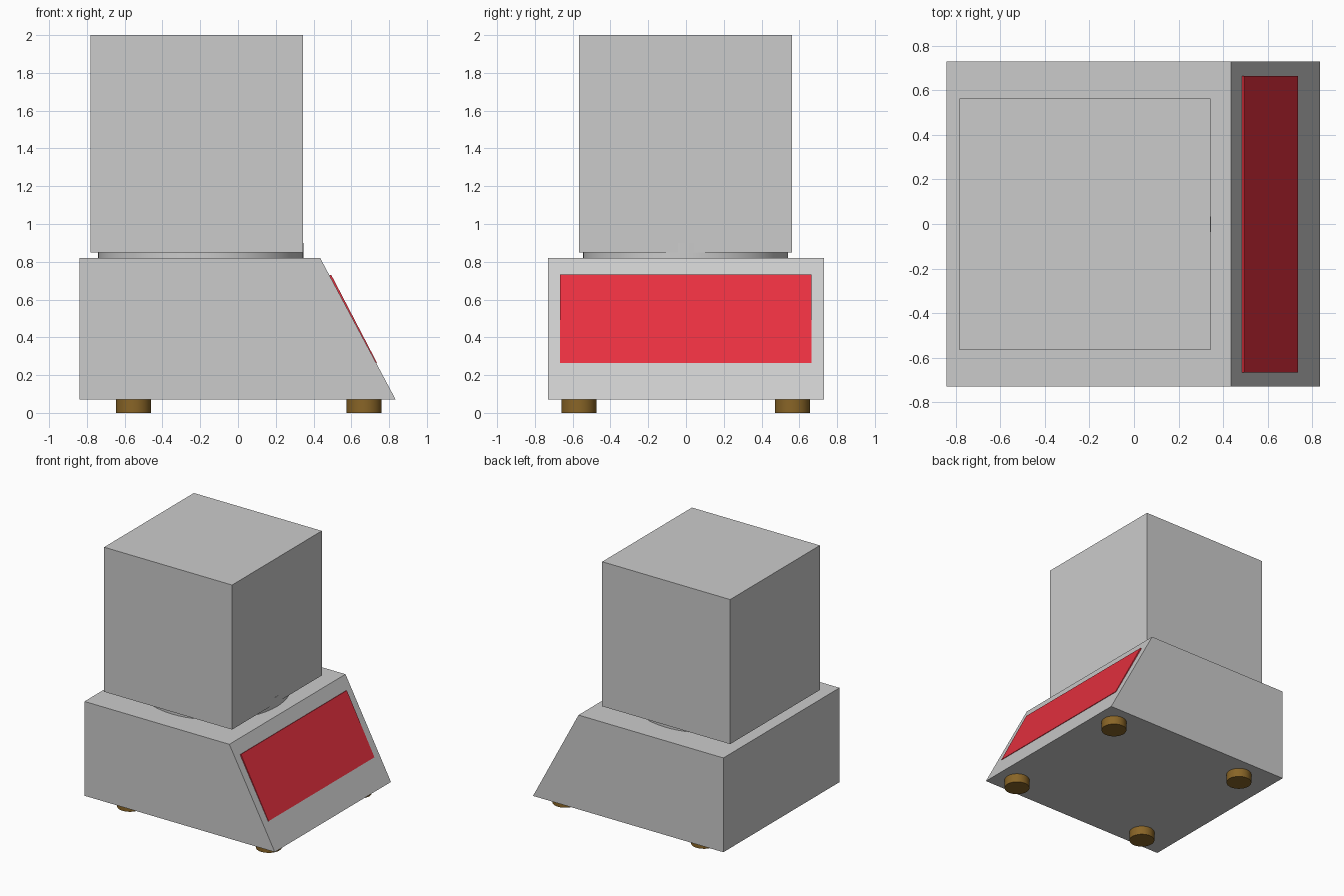
import bpy
import bmesh

if "Cube" in bpy.data.objects:
    bpy.data.objects.remove(bpy.data.objects["Cube"])


def material(name, rgb):
    m = bpy.data.materials.new(name)
    m.diffuse_color = (*rgb, 1)
    m.use_nodes = True
    m.node_tree.nodes["Principled BSDF"].inputs["Base Color"].default_value = m.diffuse_color
    return m


def extrude_y(name, profile, y0, y1, mat=None):
    """Extrude an (x, z) outline along y."""
    bm = bmesh.new()
    face = bm.faces.new([bm.verts.new((x, y0, z)) for x, z in profile])
    new = bmesh.ops.extrude_face_region(bm, geom=[face])["geom"]
    verts = [v for v in new if isinstance(v, bmesh.types.BMVert)]
    bmesh.ops.translate(bm, verts=verts, vec=(0, y1 - y0, 0))
    bmesh.ops.recalc_face_normals(bm, faces=bm.faces)
    mesh = bpy.data.meshes.new(name)
    bm.to_mesh(mesh)
    bm.free()
    obj = bpy.data.objects.new(name, mesh)
    bpy.context.collection.objects.link(obj)
    if mat:
        mesh.materials.append(mat)
    return obj


def cylinder(name, x, y, z0, z1, radius, sides, mat=None):
    bpy.ops.mesh.primitive_cylinder_add(vertices=sides, radius=radius, depth=z1 - z0,
                                        location=(x, y, (z0 + z1) / 2))
    obj = bpy.context.object
    obj.name = name
    bpy.ops.object.shade_smooth_by_angle()
    if mat:
        obj.data.materials.append(mat)
    return obj


red = material("display_red", (0.8, 0.03, 0.05))
brown = material("foot_brown", (0.25, 0.13, 0.02))

# Wedge housing with sloping control face
extrude_y("housing", [(-0.84, 0.07), (0.835, 0.07), (0.435, 0.82), (-0.84, 0.82)], -0.73, 0.73)

# Display slab, very slightly proud at its top and flush at its bottom
extrude_y("display", [(0.736, 0.265), (0.493, 0.732), (0.473, 0.722), (0.716, 0.255)],
          -0.667, 0.664, red)

# Round weighing pan, rising into the bottom of the box
cylinder("pan", -0.197, -0.002, 0.81, 0.90, 0.543, 64)

# Square box on top
extrude_y("box", [(-0.782, 0.85), (0.344, 0.85), (0.344, 2.0), (-0.782, 2.0)], -0.566, 0.562)

# Four feet
for side, y in (("front", -0.567), ("back", 0.563)):
    for end, x in (("left", -0.553), ("right", 0.668)):
        cylinder(f"foot_{side}_{end}", x, y, 0, 0.08, 0.093, 32, brown)
